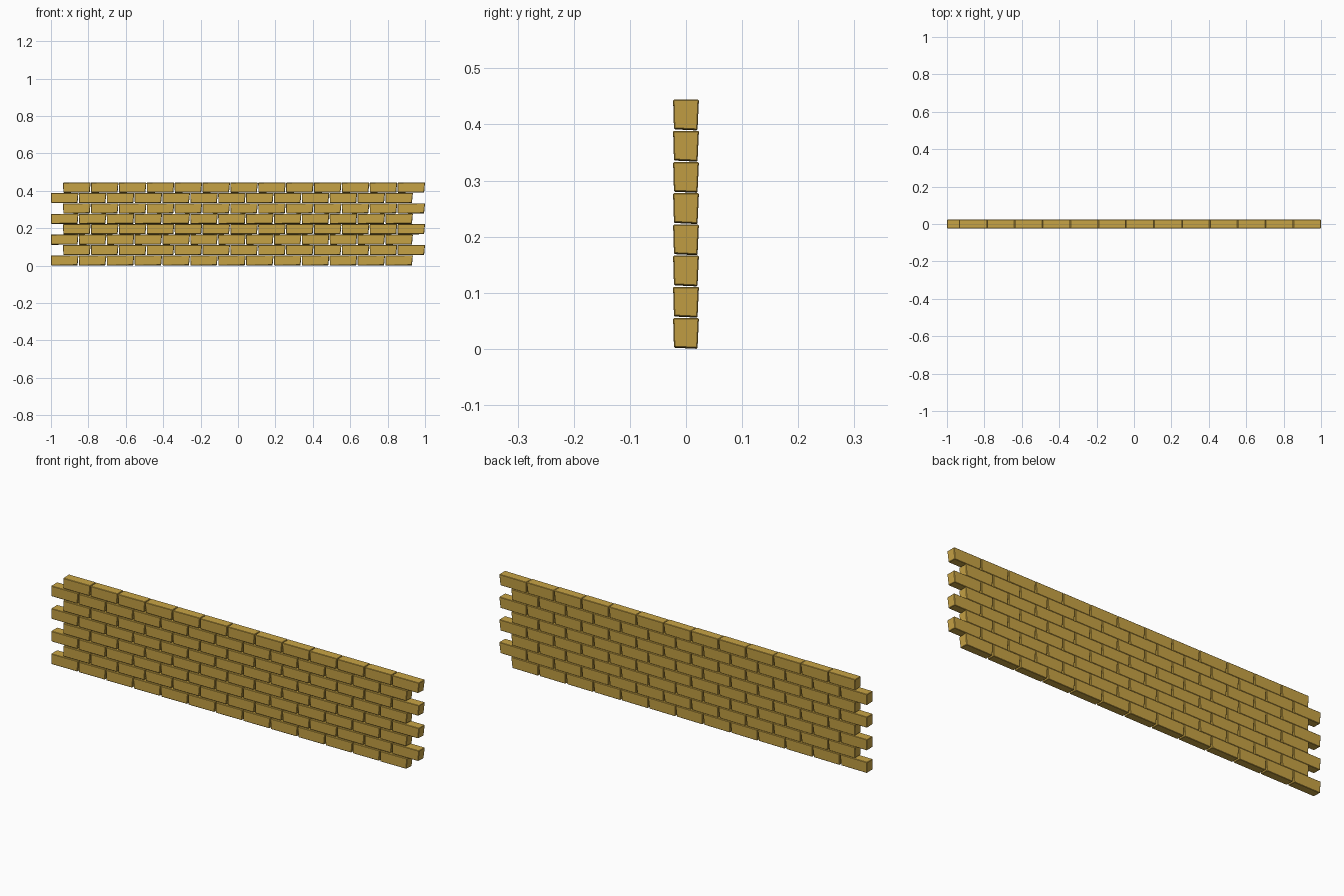
import bpy
import bmesh

if "Cube" in bpy.data.objects:
    bpy.data.objects.remove(bpy.data.objects["Cube"])

ROWS, COLS = 8, 13
PITCH_X, PITCH_Z = 0.149, 0.0556
LENGTH, STAGGER = 0.147, 0.065

mat = bpy.data.materials.new("brick_ochre")
mat.diffuse_color = (0.58, 0.37, 0.06, 1)
mat.use_nodes = True
mat.node_tree.nodes["Principled BSDF"].inputs["Base Color"].default_value = mat.diffuse_color


def brick_mesh():
    """One hand-cut brick: slightly tapered towards its base, chipped edges."""
    bm = bmesh.new()
    base = [(0.001, -0.0215, 0.002), (0.141, -0.0215, 0.003),
            (0.142, 0.0205, 0.001), (0.002, 0.0205, 0.0)]
    top = [(0.0, -0.023, 0.0535), (LENGTH, -0.023, 0.055),
           (LENGTH, 0.023, 0.055), (0.0, 0.023, 0.0545)]
    lo = [bm.verts.new(p) for p in base]
    hi = [bm.verts.new(p) for p in top]
    bm.faces.new(lo[::-1])
    bm.faces.new(hi)
    for i in range(4):
        j = (i + 1) % 4
        bm.faces.new((lo[i], lo[j], hi[j], hi[i]))
    bmesh.ops.bevel(bm, geom=bm.edges[:], offset=0.0018, segments=1,
                    profile=0.5, affect='EDGES')
    bmesh.ops.recalc_face_normals(bm, faces=bm.faces)
    me = bpy.data.meshes.new("brick")
    bm.to_mesh(me)
    bm.free()
    me.materials.append(mat)
    return me


brick = brick_mesh()

# Courses of bricks, every second one shifted by half a brick
for r in range(ROWS):
    course = bpy.data.objects.new(f"brick_course_{r + 1}", brick)
    bpy.context.collection.objects.link(course)
    course.location = (-1 + STAGGER * (r % 2), 0, r * PITCH_Z)
    arr = course.modifiers.new("repeat", 'ARRAY')
    arr.count = COLS
    arr.use_relative_offset = False
    arr.use_constant_offset = True
    arr.constant_offset_displace = (PITCH_X, 0, 0)
